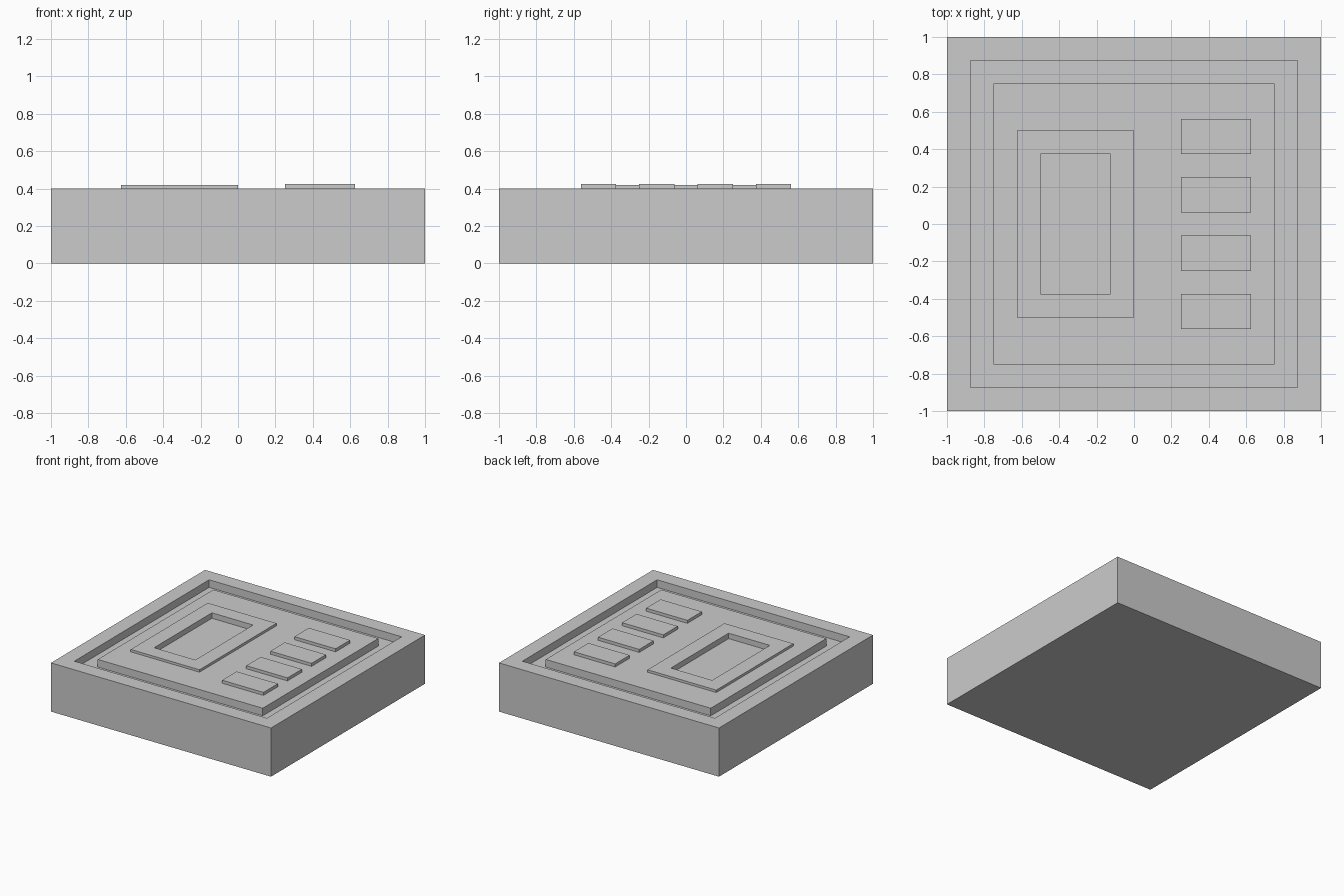
import bpy
import bmesh

if "Cube" in bpy.data.objects:
    bpy.data.objects.remove(bpy.data.objects["Cube"])


def nested_loops(name, loops, closed=False):
    """Skin a sequence of rectangles (x0, x1, y0, y1, z); cap the ends or join them into a ring."""
    bm = bmesh.new()
    rings = [[bm.verts.new(p) for p in ((x0, y0, z), (x1, y0, z), (x1, y1, z), (x0, y1, z))]
             for x0, x1, y0, y1, z in loops]
    pairs = list(zip(rings, rings[1:]))
    if closed:
        pairs.append((rings[-1], rings[0]))
    else:
        bm.faces.new(rings[0])
        bm.faces.new(rings[-1])
    for a, b in pairs:
        for i in range(4):
            j = (i + 1) % 4
            bm.faces.new((a[i], a[j], b[j], b[i]))
    bmesh.ops.recalc_face_normals(bm, faces=bm.faces)
    mesh = bpy.data.meshes.new(name)
    bm.to_mesh(mesh)
    bm.free()
    obj = bpy.data.objects.new(name, mesh)
    bpy.context.collection.objects.link(obj)
    return obj


def square(r, z):
    return (-r, r, -r, r, z)


TOP = 0.4
GROOVE = TOP - 0.0625
RECESS = TOP - 0.025
opening = (-0.5, -0.125, -0.375, 0.375)
border = (-0.625, 0.0, -0.5, 0.5)

# Casing: block with a square groove around the panel and a sunken screen
nested_loops("casing", [
    square(1, 0), square(1, TOP),
    square(0.875, TOP), square(0.875, GROOVE),
    square(0.75, GROOVE), square(0.75, TOP),
    (*opening, TOP), (*opening, RECESS),
])

# Raised frame around the screen
FRAME_TOP = TOP + 0.02
nested_loops("screen_frame", [
    (*border, TOP), (*border, FRAME_TOP),
    (*opening, FRAME_TOP), (*opening, TOP),
], closed=True)

# Column of four buttons
for i in range(4):
    y = 0.46875 - 0.3125 * i
    sides = (0.25, 0.625, y - 0.09375, y + 0.09375)
    nested_loops(f"button_{i + 1}", [(*sides, TOP), (*sides, TOP + 0.025)])
